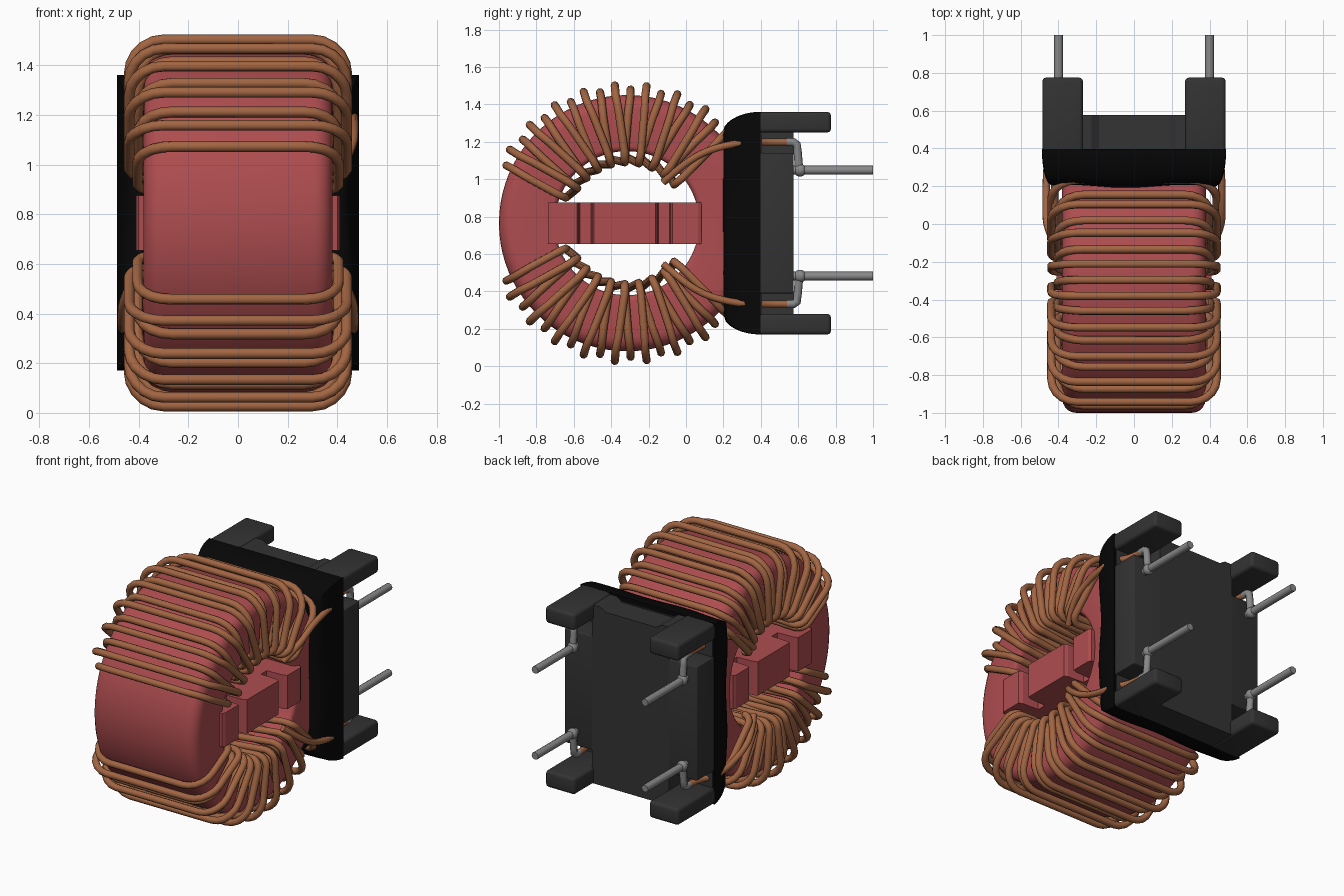
import bpy, bmesh, math
from math import sin, cos, pi, radians
from mathutils import Vector

if "Cube" in bpy.data.objects:
    bpy.data.objects.remove(bpy.data.objects["Cube"])

CY, CZ = -0.315, 0.765  # ring centre


def material(name, rgb, rough=0.5):
    m = bpy.data.materials.new(name)
    m.use_nodes = True
    m.diffuse_color = (*rgb, 1)
    b = m.node_tree.nodes["Principled BSDF"]
    b.inputs["Base Color"].default_value = (*rgb, 1)
    b.inputs["Roughness"].default_value = rough
    return m


RED = material("core red", (0.42, 0.073, 0.078))
COPPER = material("copper", (0.36, 0.13, 0.055))
GREY = material("dark grey plastic", (0.033, 0.033, 0.033))
BLACK = material("black glue", (0.002, 0.002, 0.002))
TIN = material("tinned metal", (0.25, 0.25, 0.25))


def finish(name, bm, mat, smooth=None):
    bmesh.ops.recalc_face_normals(bm, faces=bm.faces)
    me = bpy.data.meshes.new(name)
    bm.to_mesh(me)
    bm.free()
    ob = bpy.data.objects.new(name, me)
    bpy.context.collection.objects.link(ob)
    me.materials.append(mat)
    if smooth:
        select(ob)
        bpy.ops.object.shade_smooth_by_angle(angle=radians(smooth))
    return ob


def select(ob):
    bpy.ops.object.select_all(action="DESELECT")
    ob.select_set(True)
    bpy.context.view_layer.objects.active = ob


def box_bm(lo, hi):
    bm = bmesh.new()
    bmesh.ops.create_cube(bm, size=1)
    for v in bm.verts:
        v.co = Vector([(a + b) / 2 + c * (b - a) for a, b, c in zip(lo, hi, v.co)])
    return bm


def box(name, lo, hi, mat, bevel=0.0):
    bm = box_bm(lo, hi)
    if bevel:
        bmesh.ops.bevel(bm, geom=bm.edges[:], offset=bevel, segments=3,
                        profile=0.5, affect="EDGES")
    return finish(name, bm, mat, 35 if bevel else None)


def prism(name, outline, vec, mat):
    """Extrude a flat outline of 3D points along vec."""
    bm = bmesh.new()
    face = bm.faces.new([bm.verts.new(p) for p in outline])
    ext = bmesh.ops.extrude_face_region(bm, geom=[face])
    bmesh.ops.translate(bm, vec=vec,
                        verts=[g for g in ext["geom"] if isinstance(g, bmesh.types.BMVert)])
    return finish(name, bm, mat)


def wire(name, pts, radius, mat, kind="POLY"):
    cu = bpy.data.curves.new(name, "CURVE")
    cu.dimensions = "3D"
    cu.bevel_depth = radius
    cu.bevel_resolution = 2
    cu.use_fill_caps = True
    sp = cu.splines.new(kind)
    sp.points.add(len(pts) - 1)
    for p, co in zip(sp.points, pts):
        p.co = (*co, 1)
    if kind == "NURBS":
        sp.order_u = 3
        sp.use_endpoint_u = True
        sp.resolution_u = 6
    cu.materials.append(mat)
    ob = bpy.data.objects.new(name, cu)
    bpy.context.collection.objects.link(ob)
    select(ob)
    bpy.ops.object.convert(target="MESH")
    bpy.ops.object.shade_smooth_by_angle(angle=radians(50))
    return ob


def rounded_rect(x, r0, r1, c0, c1):
    """Section as (x, radius) points; c0 and c1 are the inner and outer corner radii."""
    out = []
    for cx, cr, c, a0 in ((x - c0, r0 + c0, c0, -90), (x - c1, r1 - c1, c1, 0),
                          (c1 - x, r1 - c1, c1, 90), (c0 - x, r0 + c0, c0, 180)):
        for k in range(6):
            a = radians(a0 + 18 * k)
            out.append((cx + c * cos(a), cr + c * sin(a)))
    return out


# Ring core, swept around the x axis
bm = bmesh.new()
N = 80
section = rounded_rect(0.38, 0.385, 0.685, 0.03, 0.075)
rings = []
for i in range(N):
    a = 2 * pi * i / N
    rings.append([bm.verts.new((x, CY + r * cos(a), CZ + r * sin(a))) for x, r in section])
M = len(section)
for i in range(N):
    A, B = rings[i], rings[(i + 1) % N]
    for j in range(M):
        bm.faces.new((A[j], B[j], B[(j + 1) % M], A[(j + 1) % M]))
finish("ring_core", bm, RED, 40)

# Divider bar through the hole: outline in plan, with a notch each side of the middle block
half = [(0.40, -0.41), (0.41, -0.39), (0.41, -0.255), (0.385, -0.245), (0.27, -0.24),
        (0.27, -0.18), (0.385, -0.175), (0.41, -0.165)]
side = half + [(x, -y) for x, y in reversed(half)]
outline = side + [(-x, y) for x, y in reversed(side)]
prism("divider_bar", [(x, -0.327 + y, 0.653) for x, y in outline], (0, 0, 0.222), RED)

# Two copper windings: level outer straps, sides leaning alternately, stepping along inside
TURNS = 18
for name, sz in (("upper_winding", 1), ("lower_winding", -1)):
    pts = []
    for t in range(TURNS):
        k = t % 2
        loop = rounded_rect(0.405 + 0.033 * k, 0.355 - 0.03 * k, 0.715 + 0.025 * k, 0.06, 0.14)
        for x, r in loop:
            w = min(1, max(0, (r - 0.38) / 0.3))
            a = radians(154.5 - 6.6 * t + (1 - w) * (3 - 6 * k))
            pts.append((x, CY + r * cos(a), CZ + sz * r * sin(a)))
    wire(name, pts, 0.022, COPPER)

# Wire leads, tinned ends and pins at the four corners
for vert, sz in (("upper", 1), ("lower", -1)):
    for hand, sx in (("left", 1), ("right", -1)):
        tag = f"{vert}_{hand}"
        out = 0.42 if (sz, sx) == (1, -1) else 0.465

        def place(pts):
            return [(sx * x, y, CZ + sz * z) for x, y, z in pts]
        wire("lead_" + tag, place([(0.41, -0.12, 0.22), (out, -0.02, 0.31), (out, 0.10, 0.385),
                                   (out, 0.25, 0.425), (out - 0.01, 0.36, 0.433),
                                   (0.40, 0.46, 0.433), (0.40, 0.55, 0.433)]),
             0.02, COPPER, "NURBS")
        wire("tinned_end_" + tag, place([(0.40, 0.54, 0.433), (0.40, 0.575, 0.433),
                                         (0.40, 0.593, 0.42), (0.40, 0.597, 0.38),
                                         (0.40, 0.605, 0.285)]), 0.022, TIN)
        wire("pin_" + tag, place([(0.40, 0.55, 0.283), (0.40, 1.0, 0.283)]), 0.024, TIN)
        bm = bmesh.new()
        bmesh.ops.create_uvsphere(bm, u_segments=16, v_segments=10, radius=0.034)
        bmesh.ops.translate(bm, verts=bm.verts, vec=place([(0.40, 0.61, 0.283)])[0])
        finish("solder_" + tag, bm, TIN, 60)

        # Corner foot
        xs = sorted((sx * 0.27, sx * 0.485))
        zs = sorted((CZ + sz * 0.485, CZ + sz * 0.595))
        box("foot_" + tag, (xs[0], 0.38, zs[0]), (xs[1], 0.775, zs[1]), GREY, 0.02)

# Header: flange, wide plate and the taller middle with a shallow notch on top
box("header_flange", (-0.475, 0.37, 0.20), (0.475, 0.405, 1.33), GREY)
box("header_plate", (-0.482, 0.39, 0.39), (0.482, 0.575, 1.14), GREY, 0.006)
shape = [(0.28, 0.175), (0.28, 1.35), (0.225, 1.35), (0.185, 1.325)]
shape += [(-x, z) for x, z in reversed(shape)]
prism("header_middle", [(x, 0.39, z) for x, z in shape], (0, 0.186, 0), GREY)

# Glue bed: rounded towards the ring, with a slightly wavy skin
bm = box_bm((-0.488, 0.2, 0.17), (0.488, 0.398, 1.36))
bmesh.ops.subdivide_edges(bm, edges=bm.edges[:], cuts=13, use_grid_fill=True)
for v in bm.verts:
    x, y, z = v.co
    t = min(1, (0.398 - y) / 0.198)
    inset = 1 - math.sqrt(max(0, 1 - t * t))
    wave = t * (1 - 0.3 * t)
    v.co.x = x * (1 - 0.11 * inset - 0.025 * wave * (1 + sin(9 * z)))
    v.co.z = CZ + (z - CZ) * (1 - 0.19 * inset - 0.012 * wave * (1 + sin(11 * x + 1)))
    v.co.y = y + 0.008 * t * sin(9 * x + 2) * cos(7 * z)
finish("glue_bed", bm, BLACK, 50)
